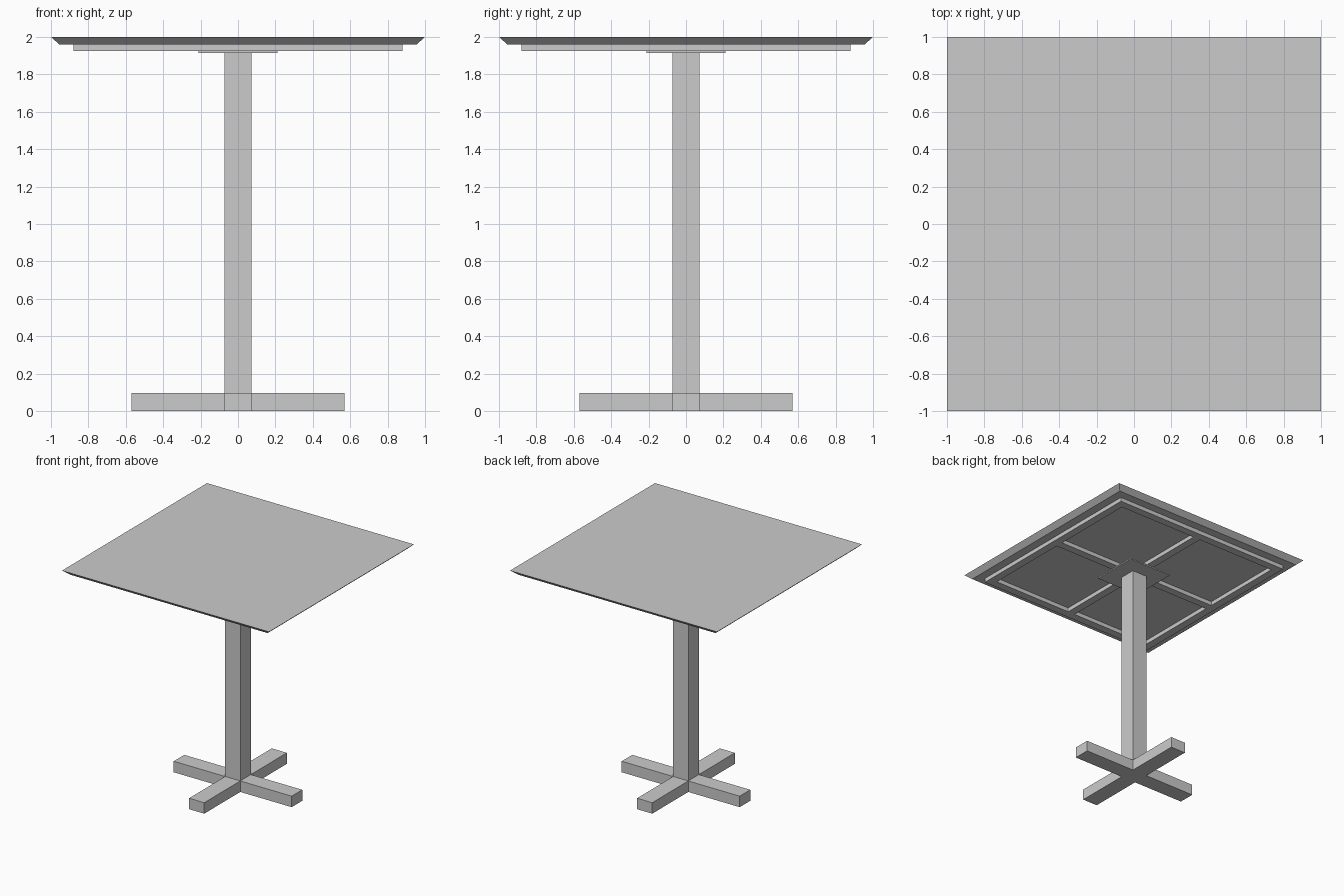
import bpy
import bmesh

cube = bpy.data.objects.get("Cube")
if cube:
    bpy.data.objects.remove(cube, do_unlink=True)

grey = bpy.data.materials.new("plain grey")
grey.use_nodes = True
grey.diffuse_color = (0.6, 0.6, 0.6, 1)
grey.node_tree.nodes["Principled BSDF"].inputs["Base Color"].default_value = (0.6, 0.6, 0.6, 1)


def add_object(name, bm):
    bmesh.ops.recalc_face_normals(bm, faces=bm.faces)
    mesh = bpy.data.meshes.new(name)
    bm.to_mesh(mesh)
    bm.free()
    mesh.materials.append(grey)
    obj = bpy.data.objects.new(name, mesh)
    bpy.context.collection.objects.link(obj)
    return obj


def block(name, low_half, high_half, z0, z1):
    """Square block, with its own half width at the bottom and the top."""
    bm = bmesh.new()
    bmesh.ops.create_cube(bm, size=2)
    for v in bm.verts:
        half, z = (high_half, z1) if v.co.z > 0 else (low_half, z0)
        v.co = (v.co.x * half, v.co.y * half, z)
    return add_object(name, bm)


def lattice(name, lines, keep, z0, z1):
    """Extrude the cells of a square grid for which keep(column, row) is true."""
    bm = bmesh.new()
    verts = [[bm.verts.new((x, y, z0)) for y in lines] for x in lines]
    cells = range(len(lines) - 1)
    for i in cells:
        for j in cells:
            if keep(i, j):
                bm.faces.new((verts[i][j], verts[i + 1][j],
                              verts[i + 1][j + 1], verts[i][j + 1]))
    loose = [v for v in bm.verts if not v.link_faces]
    bmesh.ops.delete(bm, geom=loose, context='VERTS')
    grown = bmesh.ops.extrude_face_region(bm, geom=bm.faces[:], use_keep_orig=True)
    moved = [g for g in grown["geom"] if isinstance(g, bmesh.types.BMVert)]
    bmesh.ops.translate(bm, verts=moved, vec=(0, 0, z1 - z0))
    return add_object(name, bm)


POST = 0.073

# Crossed feet
lattice("base_cross", [-0.57, -POST, POST, 0.57],
        lambda i, j: i == 1 or j == 1, 0, 0.096)

# Square post and its mounting plate
block("post", POST, POST, 0.096, 1.913)
block("mounting_plate", 0.212, 0.212, 1.913, 1.924)

# Frame under the top: outer rails and a central cross, four open bays
lattice("under_frame", [-0.88, -0.81, -0.035, 0.035, 0.81, 0.88],
        lambda i, j: i % 2 == 0 or j % 2 == 0, 1.924, 1.96)

# Top with its edge chamfered inward underneath
block("table_top", 0.955, 1.0, 1.96, 2.0)
